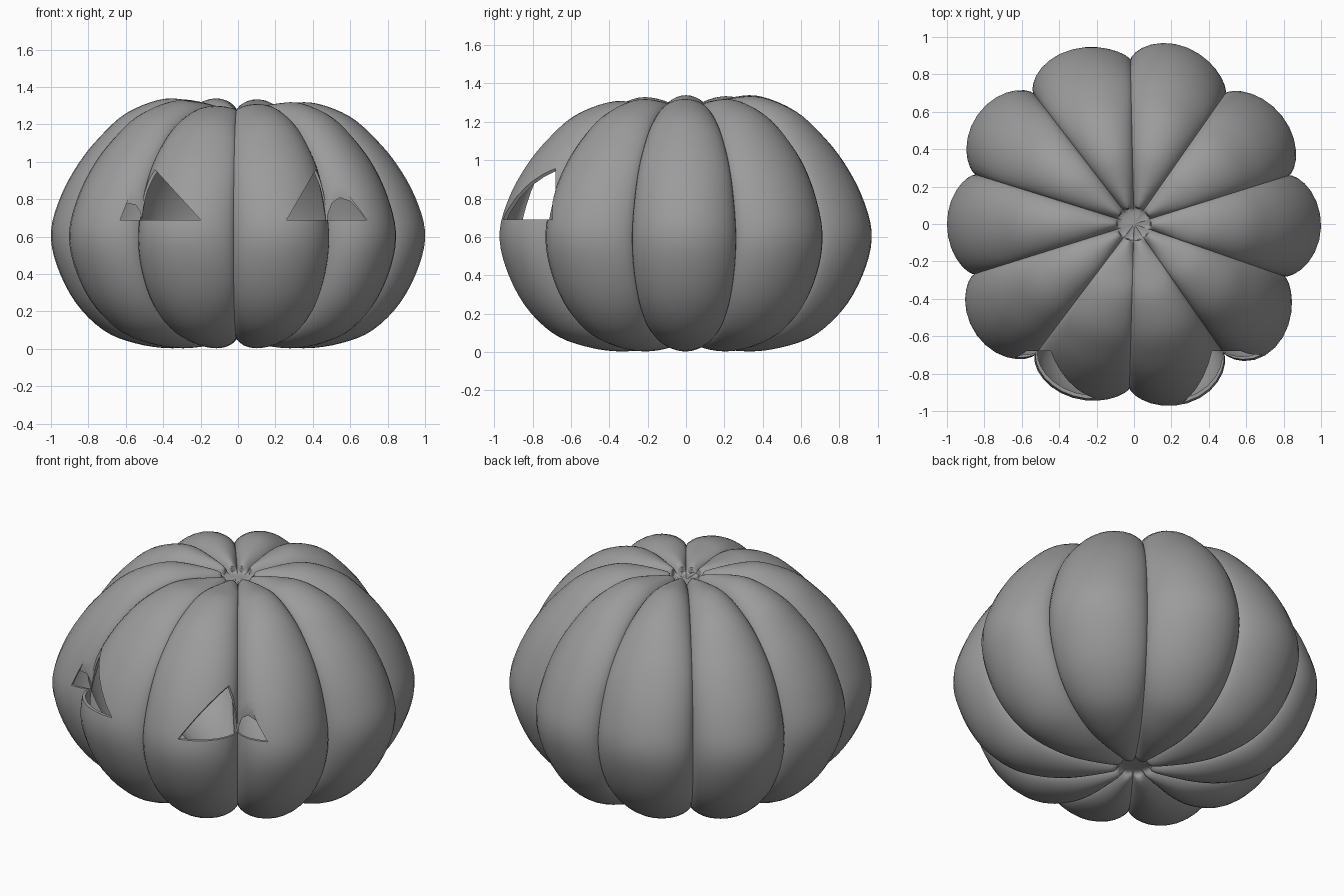
import bpy, bmesh, math
from mathutils import Vector

if "Cube" in bpy.data.objects:
    bpy.data.objects.remove(bpy.data.objects["Cube"])

# Meridian profiles (radius, height), top to bottom: in the grooves and on the rib crowns
GROOVE = [(0, 1.235), (.07, 1.236), (.13, 1.25), (.27, 1.277), (.4, 1.26), (.55, 1.185),
          (.66, 1.09), (.76, .96), (.83, .80), (.87, .62), (.85, .45), (.77, .28),
          (.65, .16), (.5, .085), (.35, .058), (.14, .065), (.07, .078), (0, .08)]
CROWN = [(0, 1.235), (.085, 1.238), (.105, 1.285), (.28, 1.322), (.42, 1.322), (.6, 1.25),
         (.74, 1.125), (.85, .99), (.945, .82), (1, .63), (.97, .45), (.87, .25),
         (.72, .10), (.55, .03), (.35, .003), (.12, .03), (.085, .074), (0, .08)]
# Per rib: start groove angle, start groove radius factor, bulge, skew, top lift
RIB_DATA = [(-19.2, .98, 1.0, .03, -.01), (17.4, 1.0, .98, -.1, -.01),
            (55, .982, .985, .25, .005), (91.3, 1.01, .99, .25, .01),
            (127.6, 1.015, 1.02, 0, .005), (162.7, 1.02, 1.0, 0, .01),
            (197.4, 1.03, 1.03, 0, 0), (232.9, 1.01, .985, -.15, -.03),
            (268.4, 1.01, 1.0, 0, -.02), (304.8, .97, 1.0, -.25, -.01)]
RIBS, COLS, SUB = 10, 14, 4
CENTRE = Vector((0, 0, .66))


def smooth(points):
    """Catmull-Rom curve through the points."""
    p = [Vector(q) for q in points]
    p = [p[0]] + p + [p[-1]]
    out = []
    for i in range(1, len(p) - 2):
        a, b, c, d = p[i - 1:i + 3]
        for k in range(SUB):
            t = k / SUB
            out.append(.5 * (2 * b + (c - a) * t + (2 * a - 5 * b + 4 * c - d) * t * t
                             + (3 * b - a - 3 * c + d) * t ** 3))
    return out + [p[-1]]


def add_skin(bm, scale, flip):
    """Closed ribbed surface, scaled about the centre."""
    groove, crown = smooth(GROOVE), smooth(CROWN)
    put = lambda co: bm.verts.new(CENTRE + (Vector(co) - CENTRE) * scale)
    rings = []
    for g, c in zip(groove[1:-1], crown[1:-1]):
        ring = []
        for rib in range(RIBS):
            start, edge0, bulge, skew, lift = RIB_DATA[rib]
            end, edge1 = RIB_DATA[(rib + 1) % RIBS][:2]
            span = (end - start) % 360
            for k in range(COLS):
                u = math.sin(math.pi / 2 * (2 * k / COLS - 1))
                f = (u + 1) / 2
                w = max(0, 1 - u * u) ** .72
                ang = math.radians(start + span * f)
                edge = edge0 + (edge1 - edge0) * f
                ws = w * (1 + skew * u)
                r = g.x * edge + (c.x * bulge - g.x * edge) * ws
                rise = lift * min(1, c.x / .3) * max(0, c.y - .66) / .66
                z = g.y + (c.y - g.y + rise) * w
                ring.append(put((r * math.cos(ang), r * math.sin(ang), z)))
        rings.append(ring)
    top, bottom = put((0, 0, groove[0].y)), put((0, 0, groove[-1].y))
    n = RIBS * COLS
    faces = []
    for i in range(n):
        j = (i + 1) % n
        faces.append((top, rings[0][i], rings[0][j]))
        faces.append((bottom, rings[-1][j], rings[-1][i]))
        for a, b in zip(rings, rings[1:]):
            faces.append((a[i], b[i], b[j], a[j]))
    for f in faces:
        bm.faces.new(f[::-1] if flip else f)


def make_object(name, bm):
    mesh = bpy.data.meshes.new(name)
    bm.to_mesh(mesh)
    bm.free()
    ob = bpy.data.objects.new(name, mesh)
    bpy.context.collection.objects.link(ob)
    return ob


# Hollow pumpkin: outer skin plus inward-facing inner skin
bm = bmesh.new()
add_skin(bm, 1.0, False)
add_skin(bm, .98, True)
pumpkin = make_object("pumpkin_shell", bm)
mat = bpy.data.materials.new("dark_grey")
mat.diffuse_color = (.33, .33, .33, 1)
mat.use_nodes = True
mat.node_tree.nodes["Principled BSDF"].inputs["Base Color"].default_value = mat.diffuse_color
pumpkin.data.materials.append(mat)

# Triangular eye holes, cut from the front to a limited depth
EYES = {"left_eye_cutter": [(-.63, .69), (-.20, .69), (-.50, 1.02)],
        "right_eye_cutter": [(.26, .69), (.69, .69), (.447, 1.01)]}
bpy.context.view_layer.objects.active = pumpkin
pumpkin.select_set(True)
for name, tri in EYES.items():
    bm = bmesh.new()
    front = [bm.verts.new((x, -1.2, z)) for x, z in tri]
    back = [bm.verts.new((x, -.68, z)) for x, z in tri]
    bm.faces.new(front)
    bm.faces.new(back[::-1])
    for i in range(3):
        j = (i + 1) % 3
        bm.faces.new((front[j], front[i], back[i], back[j]))
    bmesh.ops.recalc_face_normals(bm, faces=bm.faces)
    cutter = make_object(name, bm)
    cutter.data.materials.append(mat)
    cutter.hide_render = True
    mod = pumpkin.modifiers.new(name, 'BOOLEAN')
    mod.operation, mod.solver, mod.object = 'DIFFERENCE', 'EXACT', cutter
    bpy.ops.object.modifier_apply(modifier=mod.name)
    bpy.data.objects.remove(cutter)

bpy.ops.object.shade_smooth_by_angle(angle=math.radians(40))
